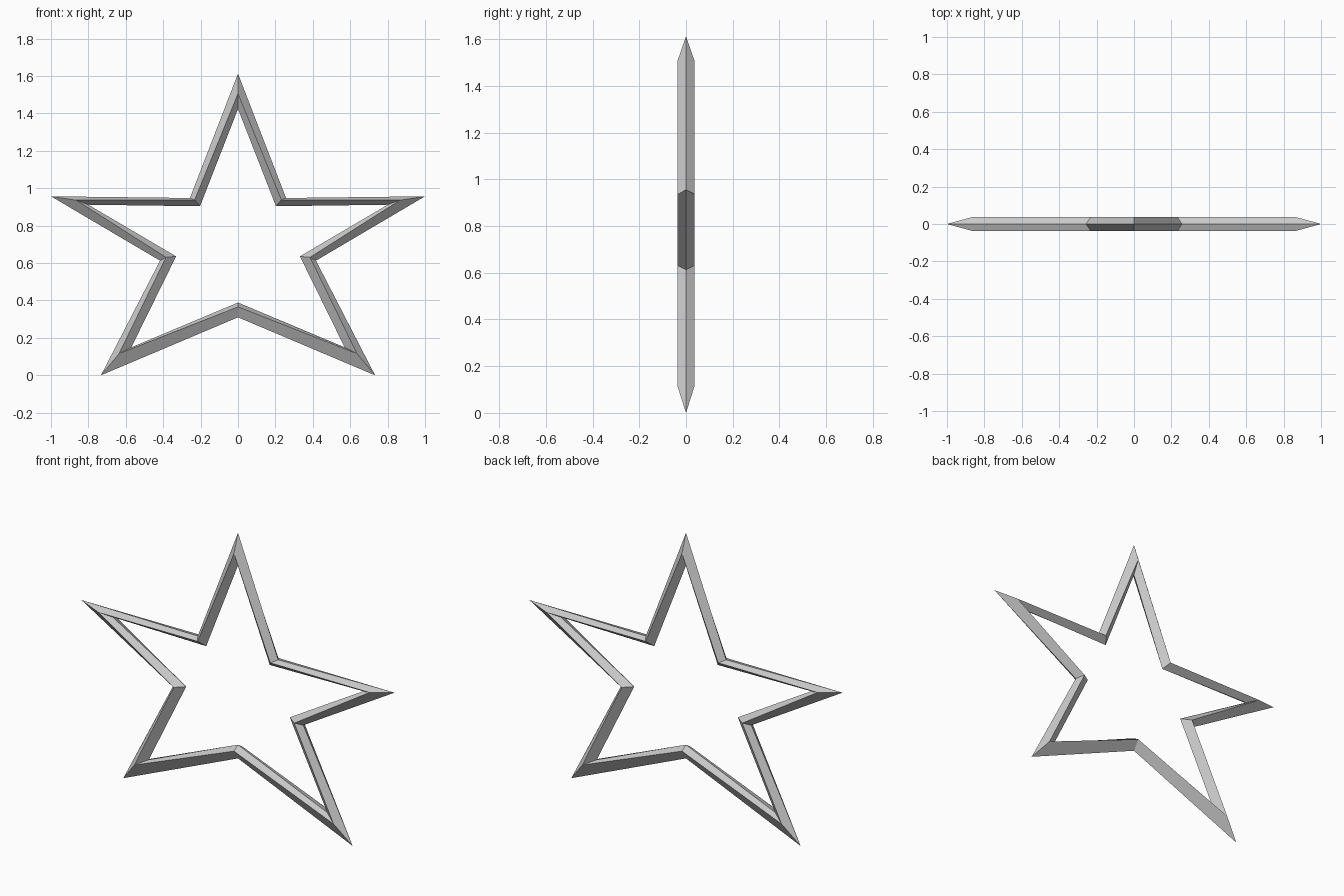
import bpy, bmesh

if "Cube" in bpy.data.objects:
    bpy.data.objects.remove(bpy.data.objects["Cube"])

D = 0.037  # half depth of the frame


def full_loop(half):
    # half outline runs from top tip down the right side to the bottom notch
    return half + [(-x, z) for x, z in reversed(half[1:-1])]


# Half outlines: outer edge, raised ridge, inner edge
outer = full_loop([(0, 1.613), (0.257, 0.948), (1.0, 0.957), (0.417, 0.613), (0.733, 0), (0, 0.31)])
ridge = full_loop([(0, 1.506), (0.232, 0.938), (0.865, 0.936), (0.385, 0.631), (0.636, 0.116), (0, 0.366)])
inner = full_loop([(0, 1.424), (0.203, 0.904), (0.80, 0.912), (0.331, 0.636), (0.57, 0.15), (0, 0.389)])

# Star frame with a diamond cross-section
bm = bmesh.new()
rings = []
for loop, y in ((outer, 0), (ridge, -D), (inner, 0), (ridge, D)):
    rings.append([bm.verts.new((x, y, z)) for x, z in loop])
n = len(outer)
for k in range(4):
    a, b = rings[k], rings[(k + 1) % 4]
    for i in range(n):
        j = (i + 1) % n
        bm.faces.new((a[i], a[j], b[j], b[i]))
bmesh.ops.recalc_face_normals(bm, faces=bm.faces)
mesh = bpy.data.meshes.new("star_frame")
bm.to_mesh(mesh)
bm.free()
bpy.context.collection.objects.link(bpy.data.objects.new("star_frame", mesh))
